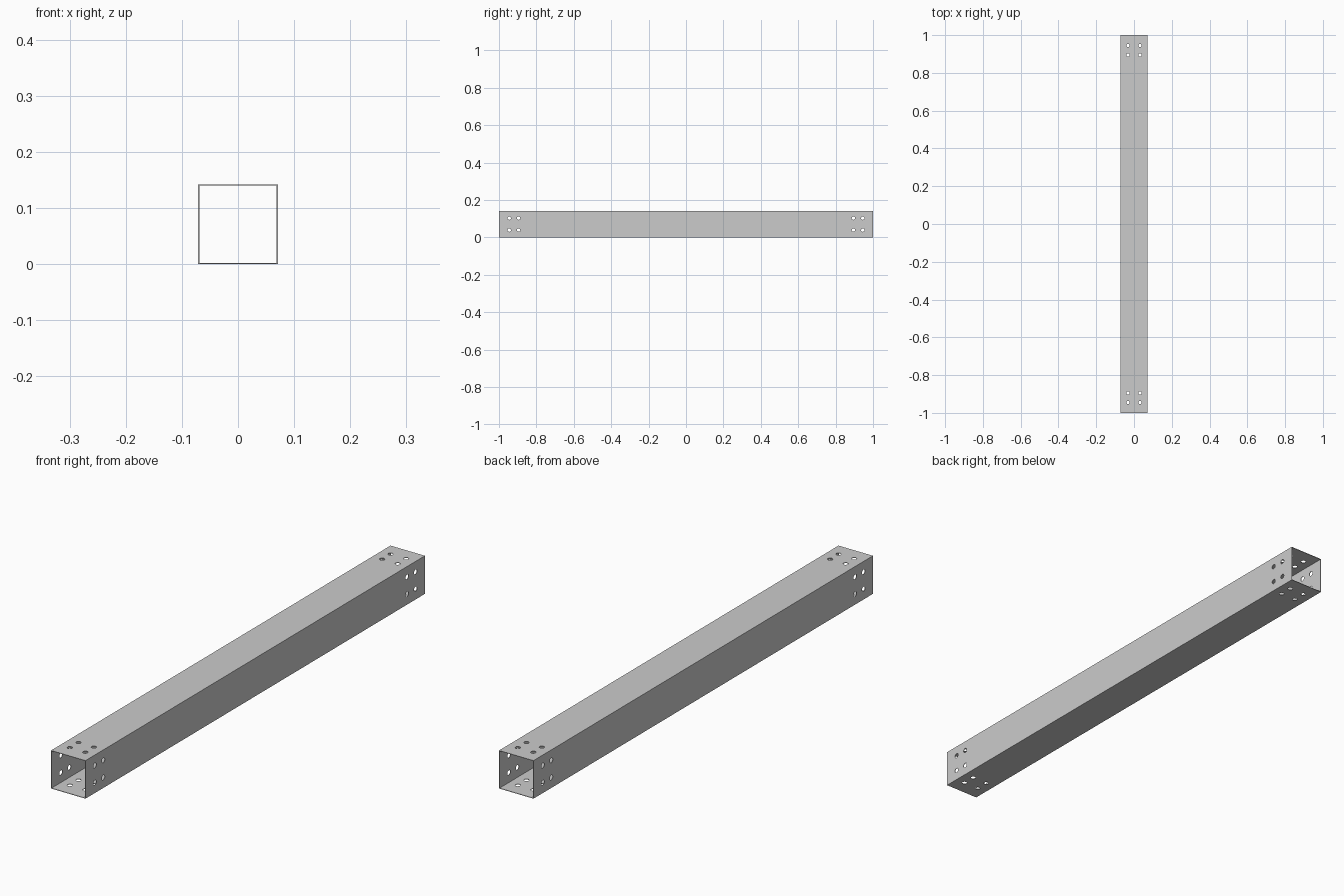
import bpy, bmesh
from math import pi
from mathutils import Matrix

if "Cube" in bpy.data.objects:
    bpy.data.objects.remove(bpy.data.objects["Cube"])

SIDE, WALL, HALF = 0.142, 0.002, 1.0
MID = SIDE / 2
HOLE_R, HOLE_OFF = 0.009, 0.032
HOLE_Y = (-0.945, -0.895, 0.895, 0.945)


def make(name, bm):
    mesh = bpy.data.meshes.new(name)
    bm.to_mesh(mesh)
    bm.free()
    ob = bpy.data.objects.new(name, mesh)
    bpy.context.collection.objects.link(ob)
    return ob


def box(bm, size):
    bmesh.ops.create_cube(bm, size=1, matrix=Matrix.Translation((0, 0, MID)) @ Matrix.Diagonal((*size, 1)))


# outer beam body
bm = bmesh.new()
box(bm, (SIDE, 2 * HALF, SIDE))
beam = make("square_tube_beam", bm)

# hollow core, open at both ends
bm = bmesh.new()
box(bm, (SIDE - 2 * WALL, 2 * HALF + 0.2, SIDE - 2 * WALL))
core = make("core_cutter", bm)

# four bolt holes at each end of every wall
bm = bmesh.new()
for quarter in range(4):
    turn = Matrix.Translation((0, 0, MID)) @ Matrix.Rotation(quarter * pi / 2, 4, 'Y')
    for y in HOLE_Y:
        for x in (-HOLE_OFF, HOLE_OFF):
            bmesh.ops.create_cone(bm, cap_ends=True, segments=24, radius1=HOLE_R, radius2=HOLE_R,
                                  depth=0.012, matrix=turn @ Matrix.Translation((x, y, MID - WALL / 2)))
holes = make("bolt_hole_cutter", bm)

bpy.context.view_layer.objects.active = beam
for cutter in (core, holes):
    mod = beam.modifiers.new(cutter.name, 'BOOLEAN')
    mod.object, mod.operation, mod.solver = cutter, 'DIFFERENCE', 'EXACT'
    bpy.ops.object.modifier_apply(modifier=mod.name)
    bpy.data.objects.remove(cutter)
